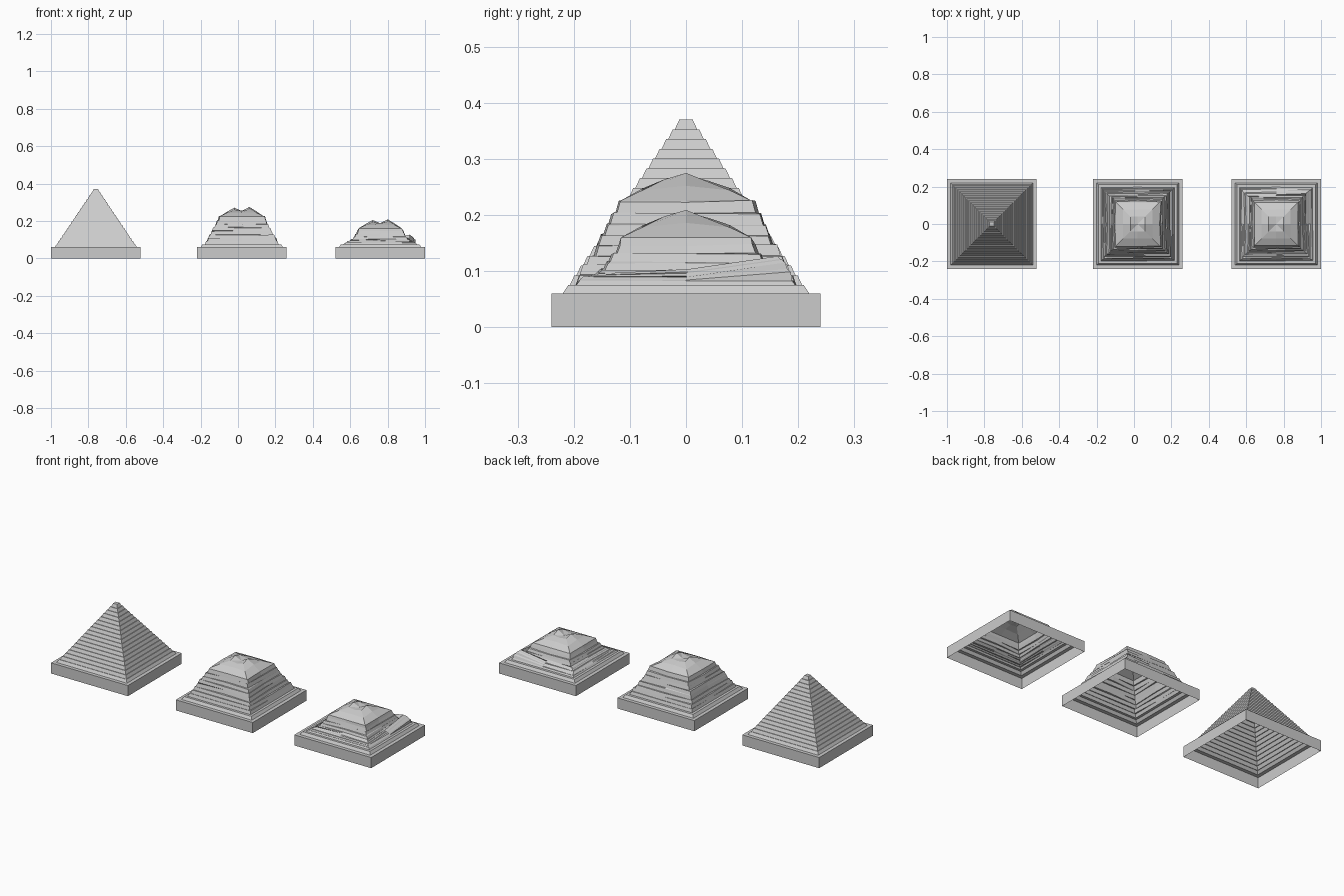
import bpy, bmesh, random

if "Cube" in bpy.data.objects:
    bpy.data.objects.remove(bpy.data.objects["Cube"])

DIRS = [(-1, -1), (0, -1), (1, -1), (1, 0), (1, 1), (0, 1), (-1, 1), (-1, 0)]


def finish(name, bm, x):
    bmesh.ops.recalc_face_normals(bm, faces=bm.faces)
    me = bpy.data.meshes.new(name)
    bm.to_mesh(me)
    bm.free()
    ob = bpy.data.objects.new(name, me)
    ob.location.x = x
    bpy.context.collection.objects.link(ob)


def ring(bm, dirs, half, z, jitter=None, lift=None):
    vs = []
    for i, (dx, dy) in enumerate(dirs):
        j = jitter[i] if jitter else (0, 0, 0)
        vs.append(bm.verts.new((dx * half + j[0], dy * half + j[1],
                                z + j[2] + (lift[i] if lift else 0))))
    return vs


def bridge(bm, a, b):
    n = len(a)
    for i in range(n):
        k = (i + 1) % n
        bm.faces.new((a[i], a[k], b[k], b[i]))


# Open plinth walls, rim ledge and lowest tier shared by all three
def base(bm, dirs):
    prev = ring(bm, dirs, 0.24, 0)
    for half, z in ((0.24, 0.06), (0.22, 0.06), (0.21, 0.075)):
        cur = ring(bm, dirs, half, z)
        bridge(bm, prev, cur)
        prev = cur
    return prev


# Intact stepped pyramid
def intact(name, x):
    bm = bmesh.new()
    dirs = DIRS[::2]
    prev = base(bm, dirs)
    n = 17
    for i in range(n):
        t, t2 = i / n, (i + 1) / n
        z0, z1 = 0.075 + 0.295 * t, 0.075 + 0.295 * t2
        bottom = 0.207 - 0.187 * i / (n - 1)
        for half, z in ((bottom, z0), (bottom - 0.008, z1)):
            cur = ring(bm, dirs, half, z)
            bridge(bm, prev, cur)
            prev = cur
    bm.faces.new(prev)
    finish(name, bm, x)


# Collapsed pyramid: ragged tiers, sunken upper block and lumpy crown
def collapsed(name, x, levels, dome_z, spike):
    rnd = random.Random(4)
    bm = bmesh.new()
    prev = base(bm, DIRS)
    halves = [0.196, 0.186, 0.175, 0.165, 0.155, 0.145, 0.136, 0.127]
    for i, half in enumerate(halves):
        z0, z1 = levels[i], levels[i + 1]
        amp = 0.004 if i else 0.001
        jit = [(rnd.uniform(-amp, amp), rnd.uniform(-amp, amp),
                rnd.uniform(-amp, amp) * 0.6) for _ in DIRS]
        s = spike * (0, 0.5, 1, 1, 0.3, 0, 0, 0)[i]
        lift = [0, 0, 0, 0.15 * s, s, 0.15 * s, 0, 0]
        for h, z in ((half, z0), (half - 0.006, z1)):
            cur = ring(bm, DIRS, h, z, jit, lift)
            bridge(bm, prev, cur)
            prev = cur
    # crown: eave, shoulder, then two peaks with a dip between
    for half, z, lift in (
            (0.116, 0.0, None),
            (0.078, 0.018, [0, 0.003, 0, 0.008, 0, 0.004, 0, 0.006]),
            (0.040, 0.033, [0, -0.005, 0.004, 0.016, 0, -0.004, 0.002, 0.012])):
        cur = ring(bm, DIRS, half, dome_z + z, None, lift)
        bridge(bm, prev, cur)
        prev = cur
    c = bm.verts.new((0, 0, dome_z + 0.028))
    for i in range(8):
        bm.faces.new((prev[i], prev[(i + 1) % 8], c))
    finish(name, bm, x)


intact("intact_pyramid", -0.76)
collapsed("half_ruined_pyramid", 0.02,
          [0.075, 0.092, 0.110, 0.127, 0.147, 0.165, 0.183, 0.203, 0.225],
          0.226, 0.0)
collapsed("ruined_pyramid", 0.76,
          [0.075, 0.083, 0.088, 0.093, 0.098, 0.103, 0.116, 0.131, 0.147],
          0.160, 0.028)
